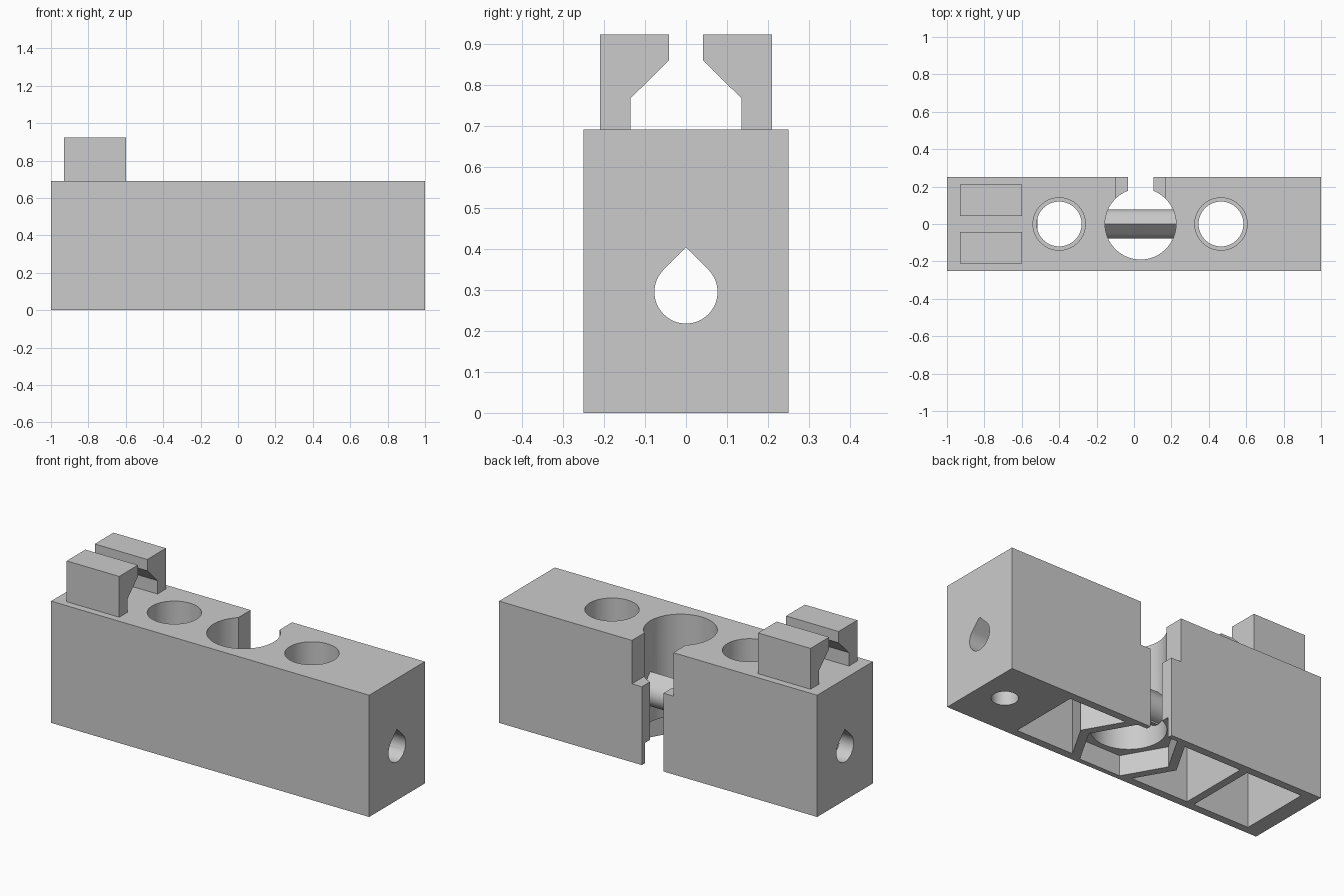
import bpy, bmesh, math
from mathutils import Vector

old = bpy.data.objects.get("Cube")
if old:
    bpy.data.objects.remove(old)

grey = bpy.data.materials.new("grey plastic")
grey.use_nodes = True
grey.diffuse_color = (0.6, 0.6, 0.6, 1)
grey.node_tree.nodes["Principled BSDF"].inputs["Base Color"].default_value = (0.6, 0.6, 0.6, 1)


def prism(name, outline, start, end, axis="Z"):
    """Extrude an outline along z (x, y points) or along x (y, z points)."""
    place = (lambda p, h: (p[0], p[1], h)) if axis == "Z" else (lambda p, h: (h, p[0], p[1]))
    bm = bmesh.new()
    base = bm.faces.new([bm.verts.new(place(p, start)) for p in outline])
    ext = bmesh.ops.extrude_face_region(bm, geom=[base])
    move = Vector(place((0, 0), end - start))
    bmesh.ops.translate(bm, vec=move, verts=[v for v in ext["geom"] if isinstance(v, bmesh.types.BMVert)])
    bmesh.ops.recalc_face_normals(bm, faces=bm.faces)
    mesh = bpy.data.meshes.new(name)
    bm.to_mesh(mesh)
    bm.free()
    mesh.materials.append(grey)
    obj = bpy.data.objects.new(name, mesh)
    bpy.context.scene.collection.objects.link(obj)
    return obj


def rect(x0, x1, y0, y1):
    return [(x0, y0), (x1, y0), (x1, y1), (x0, y1)]


def ring(cx, cy, r, n=64):
    return [(cx + r * math.cos(math.tau * i / n), cy + r * math.sin(math.tau * i / n)) for i in range(n)]


def shade(obj):
    bpy.ops.object.select_all(action="DESELECT")
    obj.select_set(True)
    bpy.context.view_layer.objects.active = obj
    bpy.ops.object.shade_smooth_by_angle(angle=math.radians(30))


HEIGHT, HALF_Y, INNER_Y = 0.692, 0.25, 0.205
BORE_X, CEILING, LEDGE = 0.035, 0.40, 0.445
ABOVE, BELOW = 0.8, -0.1
block = prism("block", rect(-1, 1, -HALF_Y, HALF_Y), 0, HEIGHT)
cutters = []


def cut(name, outline, start, end, axis="Z"):
    cutters.append(prism(name + "_cutter", outline, start, end, axis))


# Underside pockets, two of them following the hexagonal wall
outer_r = 0.31
shift = INNER_Y / math.sqrt(3)
cut("end_pocket", rect(-0.91, -0.56, -INNER_Y, INNER_Y), BELOW, CEILING)
for name, side, far in (("right_pocket", -1, -0.515), ("left_pocket", 1, 0.585)):
    tip = BORE_X + side * outer_r
    inner = tip - side * shift
    cut(name, [(far, -INNER_Y), (inner, -INNER_Y), (tip, 0), (inner, INNER_Y), (far, INNER_Y)], BELOW, CEILING)

# Stepped vertical holes
for name, x in (("right_hole", -0.40), ("left_hole", 0.465)):
    cut(name, ring(x, 0, 0.12), 0.3, ABOVE)
    cut(name + "_wide", ring(x, 0, 0.14), LEDGE, ABOVE)

# Central bore with hexagonal recess and stepped back slot
cut("bore", ring(BORE_X, 0, 0.19), 0.05, ABOVE)
cut("hex_recess", ring(BORE_X, 0, 0.257, 6), BELOW, 0.115)
cut("narrow_slot", rect(BORE_X - 0.068, BORE_X + 0.068, 0.05, 0.4), BELOW, ABOVE)
cut("wide_slot", rect(BORE_X - 0.13, BORE_X + 0.13, 0.05, 0.4), LEDGE, ABOVE)

# Teardrop channel along the whole length and blind hole below it
r, cz = 0.077, 0.295
arc = [math.radians(135 + 270 * i / 48) for i in range(49)]
drop = [(r * math.cos(a), cz + r * math.sin(a)) for a in arc] + [(0, cz + r * math.sqrt(2))]
cut("channel", drop, -1.1, 1.1, "X")
cut("blind_hole", ring(0.836, 0, 0.068), BELOW, cz)

for cutter in cutters:
    cutter.hide_render = True
    mod = block.modifiers.new(cutter.name, "BOOLEAN")
    mod.operation, mod.solver, mod.object = "DIFFERENCE", "EXACT", cutter
bpy.context.view_layer.update()
result = bpy.data.meshes.new_from_object(block.evaluated_get(bpy.context.evaluated_depsgraph_get()))
block.modifiers.clear()
block.data = result
block.data.materials.clear()
block.data.materials.append(grey)
for cutter in cutters:
    bpy.data.objects.remove(cutter)
shade(block)

# Pair of hooked clips on top
hook = [(0.21, HEIGHT), (0.21, 0.924), (0.042, 0.924), (0.042, 0.86), (0.135, 0.768), (0.135, HEIGHT)]
for name, side in (("front_clip", -1), ("back_clip", 1)):
    prism(name, [(side * y, z) for y, z in hook], -0.93, -0.60, "X")
